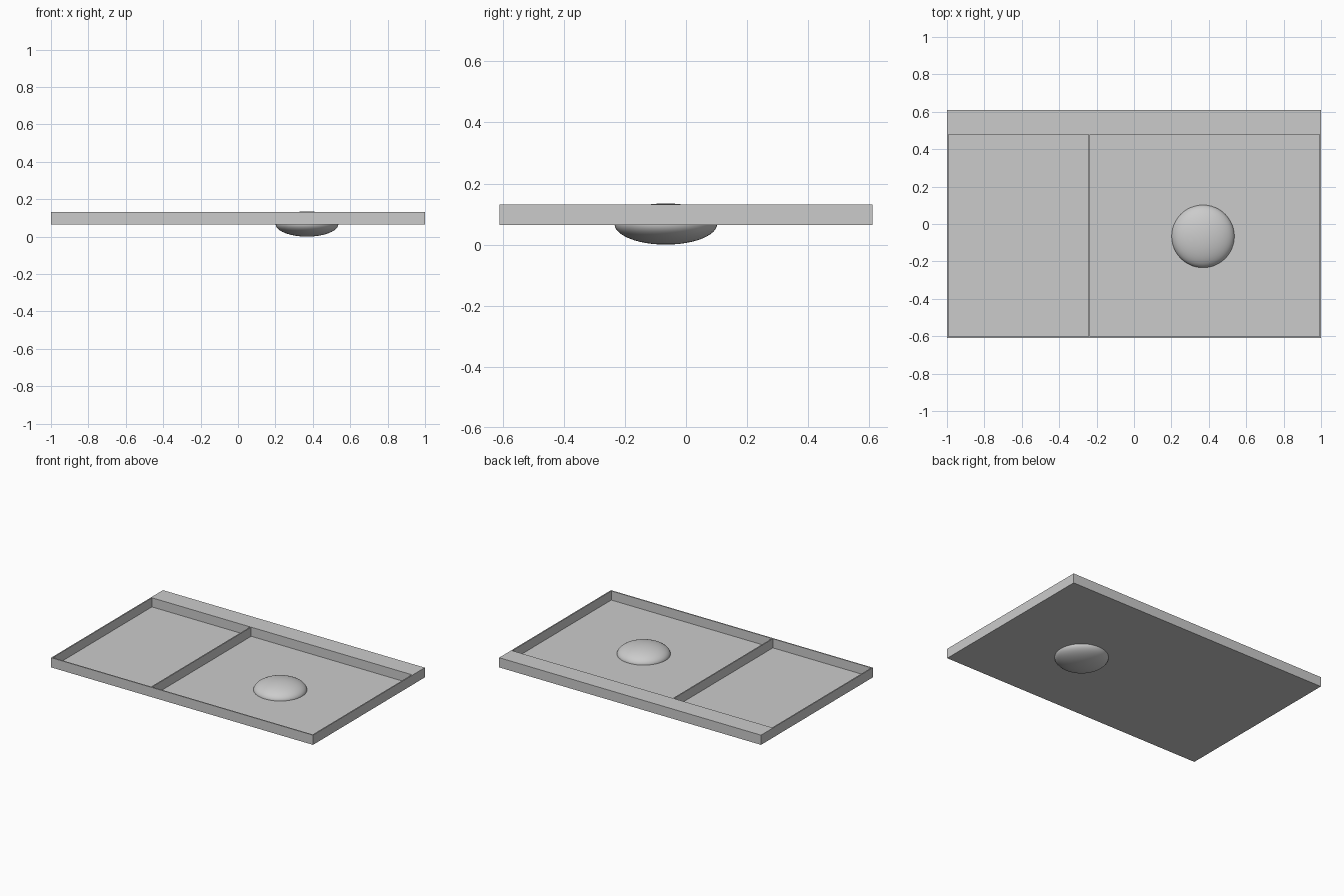
import bpy

if "Cube" in bpy.data.objects:
    bpy.data.objects.remove(bpy.data.objects["Cube"])

WALL = 0.008
Z0, Z1, FLOOR = 0.065, 0.132, 0.069
HALF_X, HALF_Y = 1.0, 0.61
LEDGE_Y, DIVIDER_X = 0.478, -0.238


def box(name, lo, hi):
    """Box between two opposite corners."""
    bpy.ops.mesh.primitive_cube_add(size=1, location=[(a + b) / 2 for a, b in zip(lo, hi)])
    ob = bpy.context.object
    ob.name = name
    ob.scale = [b - a for a, b in zip(lo, hi)]
    bpy.ops.object.transform_apply(location=False, rotation=False, scale=True)
    return ob


# Tray block: thin rim, divider and wide back ledge are left by two pockets
tray = box("tray", (-HALF_X, -HALF_Y, Z0), (HALF_X, HALF_Y, Z1))
pockets = {
    "small_pocket_cutter": (-HALF_X + WALL, DIVIDER_X - WALL / 2),
    "large_pocket_cutter": (DIVIDER_X + WALL / 2, HALF_X - WALL),
}
for name, (x0, x1) in pockets.items():
    cutter = box(name, (x0, -HALF_Y + WALL, FLOOR), (x1, LEDGE_Y, Z1 + 0.1))
    cutter.hide_render = True
    mod = tray.modifiers.new(name, "BOOLEAN")
    mod.operation = "DIFFERENCE"
    mod.solver = "EXACT"
    mod.object = cutter
    bpy.context.view_layer.objects.active = tray
    bpy.ops.object.modifier_apply(modifier=mod.name)
    bpy.data.objects.remove(cutter)

# Flattened dome set through the floor of the large pocket
bpy.ops.mesh.primitive_uv_sphere_add(segments=48, ring_count=24, radius=1,
                                     location=(0.369, -0.066, 0.0675))
dome = bpy.context.object
dome.name = "dome"
dome.scale = (0.168, 0.168, 0.0675)
bpy.ops.object.transform_apply(location=False, rotation=False, scale=True)
bpy.ops.object.shade_smooth()
